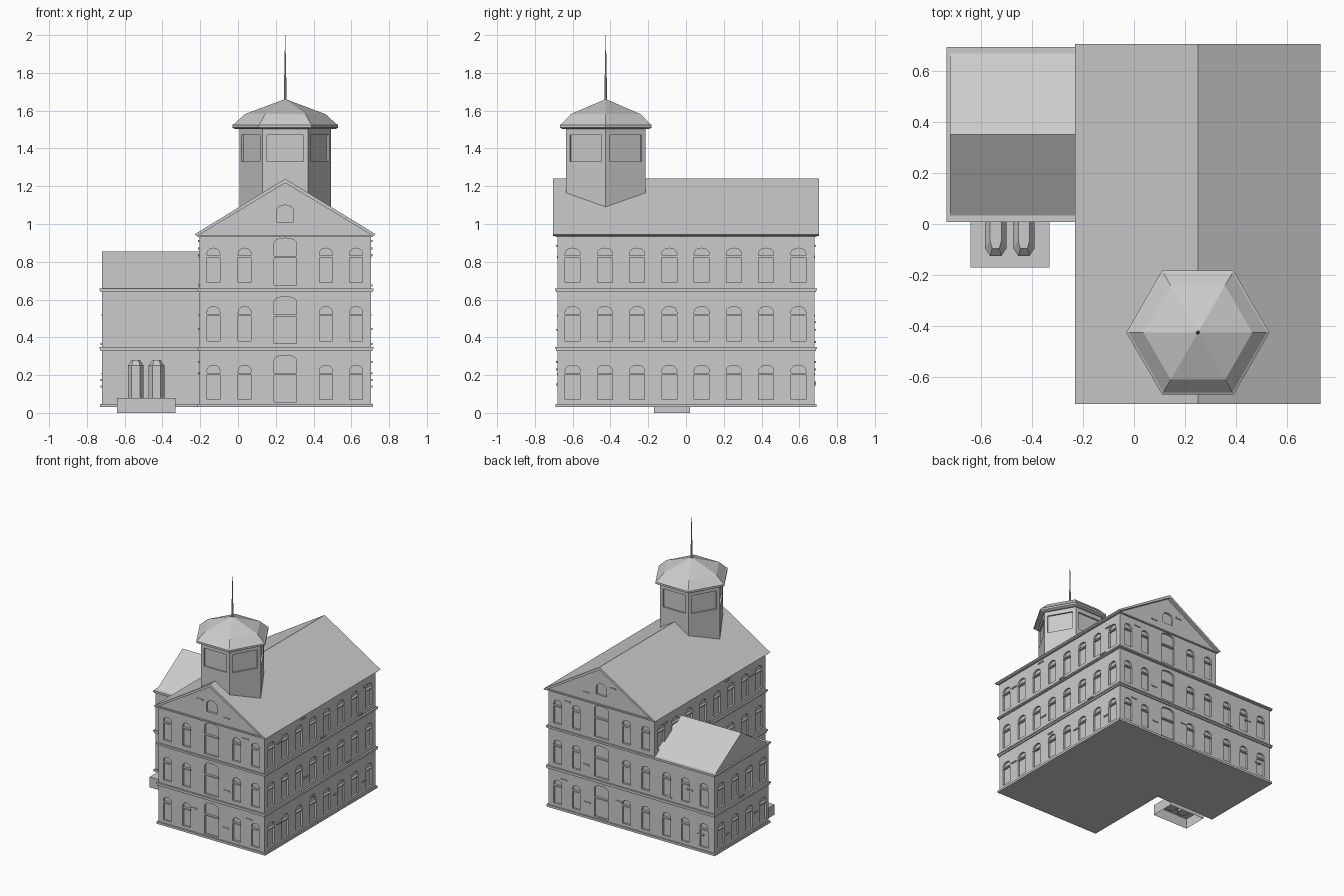
import bpy, bmesh, math
from mathutils import Matrix, Vector

if "Cube" in bpy.data.objects:
    bpy.data.objects.remove(bpy.data.objects["Cube"])


def finish(bm, name):
    bmesh.ops.recalc_face_normals(bm, faces=bm.faces)
    me = bpy.data.meshes.new(name)
    bm.to_mesh(me)
    bm.free()
    ob = bpy.data.objects.new(name, me)
    bpy.context.collection.objects.link(ob)
    return ob


def loft(bm, rings, cap=True):
    """Join equal-length rings of points into a skin."""
    vs = [[bm.verts.new(p) for p in r] for r in rings]
    n = len(vs[0])
    for a, b in zip(vs, vs[1:]):
        for i in range(n):
            bm.faces.new((a[i], a[(i + 1) % n], b[(i + 1) % n], b[i]))
    if cap:
        bm.faces.new(vs[0])
    bm.faces.new(vs[-1])


def prism(bm, prof, y0, y1, m=Matrix()):
    """Extrude an (x, z) profile along local y."""
    loft(bm, [[m @ Vector((x, y, z)) for x, z in prof] for y in (y0, y1)])


def box(bm, x0, x1, y0, y1, z0, z1, m=Matrix()):
    prism(bm, [(x0, z0), (x1, z0), (x1, z1), (x0, z1)], y0, y1, m)


def cut(ob, bm):
    cutter = finish(bm, "cutter")
    cutter.hide_render = True
    mod = ob.modifiers.new("cut", 'BOOLEAN')
    mod.operation = 'DIFFERENCE'
    mod.solver = 'EXACT'
    mod.object = cutter
    bpy.context.view_layer.objects.active = ob
    bpy.ops.object.modifier_apply(modifier=mod.name)
    bpy.data.objects.remove(cutter)


def wall(angle, x, y):
    """Frame of a wall: local -y points outward."""
    return Matrix.Translation((x, y, 0)) @ Matrix.Rotation(math.radians(angle), 4, 'Z')


CX, X0, X1, Y = 0.25, -0.205, 0.705, 0.68      # main block
WX, WY = -0.72, 0.02                           # wing
FRONT, RIGHT = wall(0, 0, -Y), wall(90, X1, 0)
BACK, LEFT = wall(180, 0, Y), wall(270, X0, 0)
WING_LEFT, WING_FRONT = wall(270, WX, 0), wall(0, 0, WY)

bars, bricks = bmesh.new(), bmesh.new()


def window(cutters, m, u, w, z0, spring, top):
    h = w / 2
    prof = [(u - h, z0), (u + h, z0)]
    prof += [(u + h * math.cos(math.pi * i / 8),
              spring + (top - spring) * math.sin(math.pi * i / 8) ** 0.8) for i in range(9)]
    prism(cutters, prof, -0.03, 0.015, m)


def arched(cutters, m, u, w, z0, bar, spring, top):
    window(cutters, m, u, w, z0, spring, top)
    box(bars, u - h_(w), u + h_(w), -0.003, 0.02, bar - 0.006, bar + 0.004, m)


def h_(w):
    return w / 2 + 0.002


# Walls
bm = bmesh.new()
prism(bm, [(X0, 0.03), (X1, 0.03), (X1, 0.945), (CX, 1.22), (X0, 0.945)], -Y, Y)
main = finish(bm, "main_walls")
bm = bmesh.new()
turn = Matrix.Rotation(math.radians(90), 4, 'Z')
prism(bm, [(WY, 0.03), (Y, 0.03), (Y, 0.65), (0.35, 0.855), (WY, 0.65)], 0.19, -WX, turn)
wing = finish(bm, "wing_walls")

# Arched windows on every wall
mc, wc = bmesh.new(), bmesh.new()
side_u = [-0.60 + 0.1707 * i for i in range(8)]
for floor, z in enumerate((0.07, 0.38, 0.69)):
    dims = (z, z + 0.138, z + 0.15, z + 0.182)
    for s, m in ((1, FRONT), (-1, BACK)):
        for u in (-0.13, 0.035, 0.465, 0.625):
            arched(mc, m, s * u, 0.068, *dims)
        arched(mc, m, s * CX, 0.12, z - 0.012, z + 0.137, z + 0.205, z + 0.235)
    for y in side_u:
        arched(mc, RIGHT, y, 0.08, *dims)
        if floor == 2 or y < 0:
            arched(mc, LEFT, -y, 0.08, *dims)
        elif y > 0:
            arched(wc, WING_LEFT, -y, 0.08, *dims)
    if floor < 2:
        for x in (-0.31, -0.47, -0.63):
            arched(wc, BACK, -x, 0.068, *dims)
for s, m in ((1, FRONT), (-1, BACK)):
    window(mc, m, s * CX, 0.09, 1.01, 1.065, 1.10)
cut(main, mc)
cut(wing, wc)
finish(bars, "window_bars")

# Scattered projecting bricks
front_b = [(.15, 1.09), (.38, 1.0), (.54, .885), (.38, .44), (.1, .23), (.37, .15), (.57, .27)]
side_b = [(-.21, .91), (-.51, .835), (.03, .675), (.49, .675), (.55, .87), (-.18, .445),
          (.35, .365), (-.1, .27), (-.51, .21), (.19, .175), (.53, .14)]
wing_b = [(-.51, .48), (-.33, .375), (-.6, .16)]


def brick(m, u, z):
    box(bricks, u - 0.026, u + 0.026, -0.007, 0.01, z - 0.005, z + 0.005, m)


for u, z in front_b:
    brick(FRONT, u, z)
    brick(BACK, -u, z)
for u, z in wing_b:
    brick(WING_FRONT, u, z)
    brick(BACK, -u, z)
for u, z in side_b:
    brick(RIGHT, u, z)
    if z > 0.66 or u < 0:
        brick(LEFT, -u, z)
    else:
        brick(WING_LEFT, -u, z)
finish(bricks, "accent_bricks")

# Base course, floor bands and cornices
bm = bmesh.new()
for z0, z1, e in ((0.03, 0.047, 0.01), (0.328, 0.34, 0.008), (0.34, 0.35, 0.013),
                  (0.64, 0.648, 0.008), (0.648, 0.658, 0.013), (0.932, 0.942, 0.01)):
    box(bm, X0 - e, X1 + e, -Y - e, Y + e, z0, z1)
    if z0 < 0.9:
        box(bm, WX - e, X0 + 0.02, WY - e, Y + e, z0, z1)
finish(bm, "floor_bands")

# Main gable roof
bm = bmesh.new()
prism(bm, [(CX - 0.48, 0.945), (CX, 1.24), (CX + 0.48, 0.945), (CX + 0.465, 0.937),
           (CX, 1.217), (CX - 0.465, 0.937)], -0.705, 0.705)
finish(bm, "main_roof")


# Six-sided cupola
def hexa(r, z):
    return [(CX + r * math.cos(i * math.pi / 3), -0.425 + r * math.sin(i * math.pi / 3), z)
            for i in range(6)]


bm = bmesh.new()
loft(bm, [hexa(0.243, 1.0), hexa(0.243, 1.51)])
cupola = finish(bm, "cupola_walls")
bm = bmesh.new()
for k in range(6):
    m = wall(60 * k, CX, -0.425) @ Matrix.Translation((0, -0.2104, 0))
    box(bm, -0.097, 0.097, -0.02, 0.012, 1.33, 1.47, m)
cut(cupola, bm)
bm = bmesh.new()
loft(bm, [hexa(0.265, 1.503), hexa(0.28, 1.51), hexa(0.28, 1.525), hexa(0.27, 1.53),
          hexa(0.213, 1.582), hexa(0.004, 1.66)])
finish(bm, "cupola_roof")

# Spire
bm = bmesh.new()
bmesh.ops.create_cone(bm, cap_ends=True, segments=8, radius1=0.008, radius2=0.0008, depth=0.35,
                      matrix=Matrix.Translation((CX, -0.425, 1.825)))
finish(bm, "spire")

# Open-bottomed plinth with two faceted pillars
bm = bmesh.new()
loft(bm, [[(x, y, z) for x, y in ((-0.64, -0.17), (-0.33, -0.17), (-0.33, 0.02), (-0.64, 0.02))]
          for z in (0, 0.08)], cap=False)
finish(bm, "plinth")
for side, px in (("left", -0.541), ("right", -0.431)):
    bm = bmesh.new()
    rings = []
    for w, c, yf, z in ((0.042, 0.02, -0.125, 0.06), (0.042, 0.02, -0.125, 0.25),
                        (0.022, 0.008, -0.095, 0.28)):
        rings.append([(px - w, 0.02, z), (px - w, yf + 0.03, z), (px - w + c, yf, z),
                      (px + w - c, yf, z), (px + w, yf + 0.03, z), (px + w, 0.02, z)])
    loft(bm, rings)
    finish(bm, side + "_pillar")
